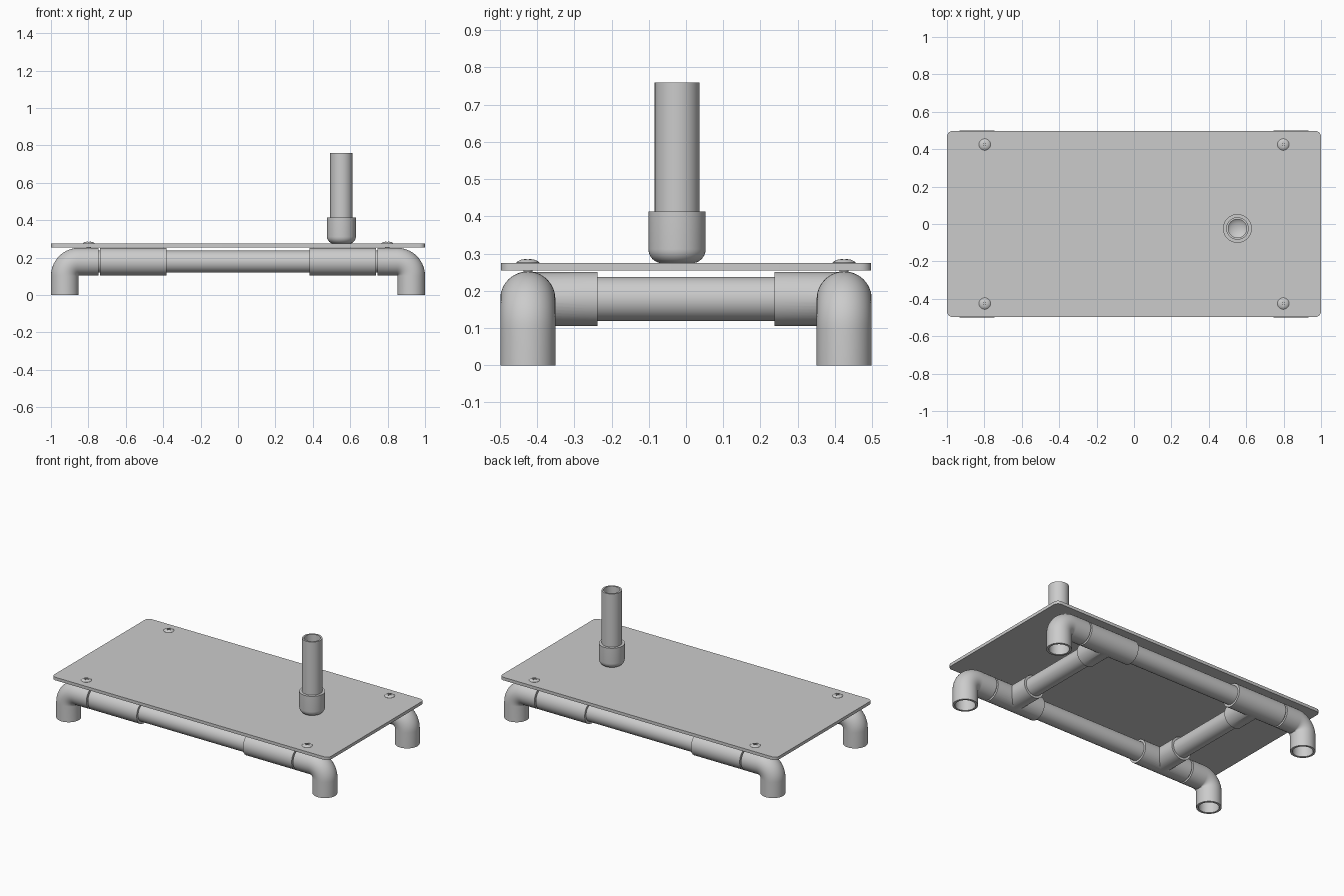
import bpy, bmesh
from math import sin, cos, pi, radians
from mathutils import Vector, Matrix

if "Cube" in bpy.data.objects:
    bpy.data.objects.remove(bpy.data.objects["Cube"])

SEG = 48
AXIS_Z, LEG_X, LEG_Y = 0.178, 0.926, 0.425
FIT_R, PIPE_R, BORE_R = 0.074, 0.059, 0.049
TEE_X = 0.56


def finish(name, bm, loc=(0, 0, 0), rot=(0, 0, 0)):
    bmesh.ops.remove_doubles(bm, verts=bm.verts, dist=1e-5)
    bmesh.ops.recalc_face_normals(bm, faces=bm.faces)
    me = bpy.data.meshes.new(name)
    bm.to_mesh(me)
    bm.free()
    ob = bpy.data.objects.new(name, me)
    ob.location, ob.rotation_euler = loc, rot
    bpy.context.collection.objects.link(ob)
    return ob


def skin(name, rings, closed=True, loc=(0, 0, 0), rot=(0, 0, 0)):
    """Bridge circular rings given as (centre, tilt about y, radius)."""
    bm = bmesh.new()
    loops = []
    for c, tilt, r in rings:
        m = Matrix.Translation(c) @ Matrix.Rotation(tilt, 4, 'Y')
        loops.append([bm.verts.new(m @ Vector((r * cos(2 * pi * i / SEG), r * sin(2 * pi * i / SEG), 0)))
                      for i in range(SEG)])
    for k in range(len(loops) if closed else len(loops) - 1):
        a, b = loops[k], loops[(k + 1) % len(loops)]
        for i in range(SEG):
            j = (i + 1) % SEG
            bm.faces.new((a[i], a[j], b[j], b[i]))
    return finish(name, bm, loc, rot)


def lathe(name, profile, closed=True, **kw):
    return skin(name, [((0, 0, z), 0, r) for r, z in profile], closed, **kw)


def tube(name, length, outer, inner, **kw):
    h = length / 2
    return lathe(name, [(outer, -h), (outer, h), (inner, h), (inner, -h)], **kw)


def rod(name, length, r, **kw):
    h = length / 2
    return lathe(name, [(0, -h), (r, -h), (r, h), (0, h)], False, **kw)


def box(name, size, loc):
    bm = bmesh.new()
    bmesh.ops.create_cube(bm, size=1, matrix=Matrix.Diagonal((*size, 1)))
    return finish(name, bm, loc)


def boolean(ob, other, op):
    m = ob.modifiers.new(op.lower(), 'BOOLEAN')
    m.operation, m.object, m.solver = op, other, 'EXACT'
    bpy.context.view_layer.objects.active = ob
    bpy.ops.object.modifier_apply(modifier=m.name)
    bpy.data.objects.remove(other)


# Table plate with rounded corners
plate = box("plate", (2, 0.994, 0.02), (0, 0, 0.265))
bm = bmesh.new()
bm.from_mesh(plate.data)
upright = [e for e in bm.edges if abs(e.verts[0].co.z - e.verts[1].co.z) > 0.01]
bmesh.ops.bevel(bm, geom=upright, offset=0.03, segments=6, profile=0.5, affect='EDGES')
bm.to_mesh(plate.data)
bm.free()

# Centre line of a leg elbow: up from the floor, then inwards
BEND = 0.076
path = [((0, 0, 0), 0)]
for i in range(15):
    t = pi / 2 * i / 14
    path.append(((BEND * (1 - cos(t)), 0, AXIS_Z - BEND + BEND * sin(t)), t))
path.append(((LEG_X - 0.747, 0, AXIS_Z), pi / 2))
elbow_rings = [(c, t, FIT_R) for c, t in path] + [(c, t, 0.06) for c, t in reversed(path)]

# Domed screw head plus shank
screw_profile = [(0, 0.19), (0.012, 0.19), (0.012, 0.27), (0.031, 0.27), (0.031, 0.276),
                 (0.026, 0.280), (0.018, 0.2835), (0.009, 0.285), (0, 0.2855)]

for sy, depth in ((-1, "front"), (1, "back")):
    y = sy * LEG_Y
    # Long pipe between the elbows
    tube(depth + "_pipe", 1.56, PIPE_R, BORE_R, loc=(0, y, AXIS_Z), rot=(0, pi / 2, 0))
    for sx, side in ((-1, "left"), (1, "right")):
        tag = f"{depth}_{side}_"
        skin(tag + "leg_elbow", elbow_rings, loc=(sx * LEG_X, y, 0),
             rot=(0, 0, 0 if sx < 0 else pi))
        # Tee fitting with its branch facing the middle
        tee = rod(tag + "tee", 0.353, FIT_R - 0.0005, loc=(sx * TEE_X, y, AXIS_Z), rot=(0, pi / 2, 0))
        branch = rod("branch", LEG_Y - 0.238, FIT_R - 0.001,
                     loc=(sx * TEE_X, sy * (LEG_Y + 0.238) / 2, AXIS_Z), rot=(pi / 2, 0, 0))
        bpy.context.view_layer.update()
        boolean(tee, branch, 'UNION')
        # Screw with a cross recess
        sxp = sx * 0.798
        screw = lathe(tag + "screw", screw_profile, False, loc=(sxp, y, 0))
        for size in ((0.03, 0.006, 0.016), (0.006, 0.03, 0.016)):
            slot = box("slot", size, (sxp, y, 0.285))
            bpy.context.view_layer.update()
            boolean(screw, slot, 'DIFFERENCE')

# Cross pipes
for sx, side in ((-1, "left"), (1, "right")):
    tube(side + "_cross_pipe", 0.52, PIPE_R, BORE_R, loc=(sx * TEE_X, 0, AXIS_Z), rot=(pi / 2, 0, 0))

# Upright holder: rounded end cap with an open pipe
POST = (0.553, -0.024, 0)
cap = [(0, 0.274)]
cap += [(0.039 + 0.038 * sin(t), 0.312 - 0.038 * cos(t)) for t in (pi / 2 * i / 8 for i in range(9))]
cap += [(0.077, 0.413), (0.06, 0.413), (0.06, 0.335)]
cap += [(0.06 * cos(t), 0.325 - 0.035 * sin(t)) for t in (pi / 2 * i / 8 for i in range(9))]
lathe("post_cap", cap, False, loc=POST)
tube("post_pipe", 0.435, 0.06, 0.049, loc=(POST[0], POST[1], 0.5425))

# Smooth the round surfaces, keep edges crisp
bpy.ops.object.select_all(action='SELECT')
bpy.context.view_layer.objects.active = plate
bpy.ops.object.shade_smooth_by_angle(angle=radians(30))
